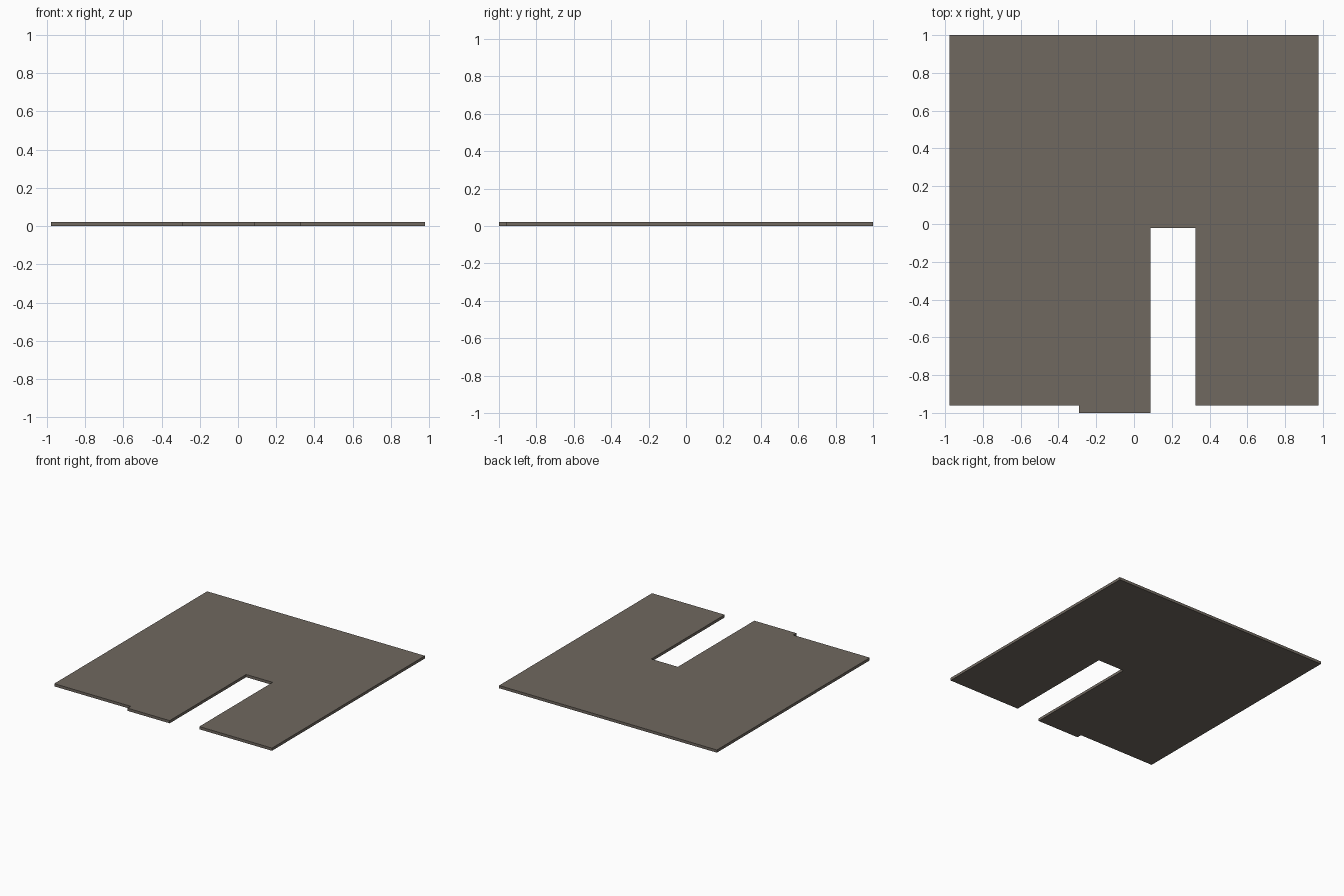
import bpy, bmesh

if "Cube" in bpy.data.objects:
    bpy.data.objects.remove(bpy.data.objects["Cube"])

THICKNESS = 0.022

# Floor slab outline: rectangle with a deep slot and a small front lip
outline = [
    (-0.977, 1.0), (-0.977, -0.96), (-0.29, -0.96), (-0.29, -1.0),
    (0.087, -1.0), (0.087, -0.02), (0.325, -0.02), (0.325, -0.96),
    (0.977, -0.96), (0.977, 1.0),
]

# Extrude the outline upward into a flat slab
bm = bmesh.new()
face = bm.faces.new([bm.verts.new((x, y, 0)) for x, y in outline])
result = bmesh.ops.extrude_face_region(bm, geom=[face], use_keep_orig=True)
top = [v for v in result["geom"] if isinstance(v, bmesh.types.BMVert)]
bmesh.ops.translate(bm, verts=top, vec=(0, 0, THICKNESS))
bmesh.ops.recalc_face_normals(bm, faces=bm.faces)

mesh = bpy.data.meshes.new("floor_slab")
bm.to_mesh(mesh)
bm.free()
slab = bpy.data.objects.new("floor_slab", mesh)
bpy.context.collection.objects.link(slab)

# Warm grey-brown surface
mat = bpy.data.materials.new("warm_grey")
mat.diffuse_color = (0.16, 0.138, 0.115, 1)
mat.use_nodes = True
mat.node_tree.nodes["Principled BSDF"].inputs["Base Color"].default_value = mat.diffuse_color
mesh.materials.append(mat)
